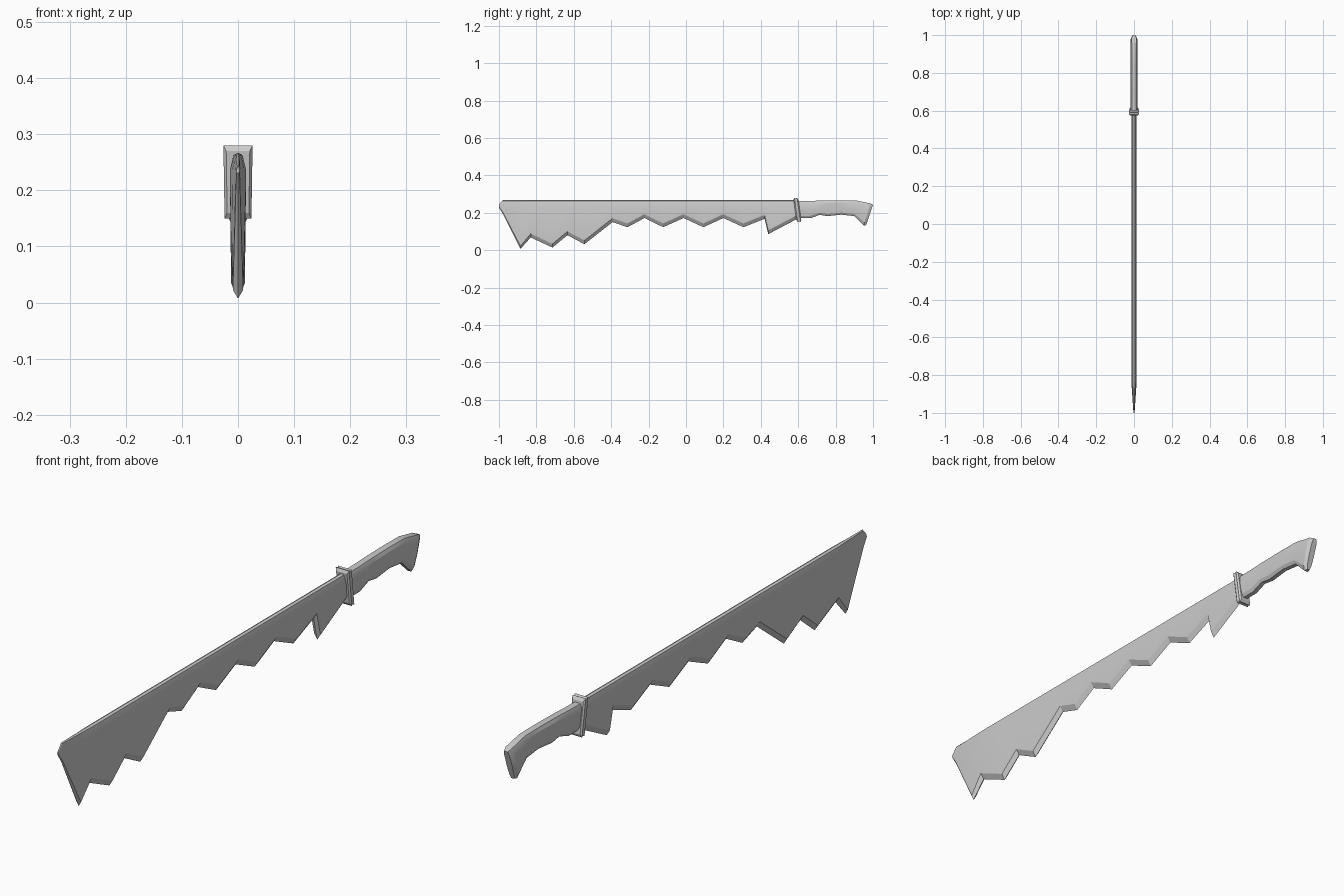
import bpy, bmesh, math

if "Cube" in bpy.data.objects:
    bpy.data.objects.remove(bpy.data.objects["Cube"])


def loft(name, halves):
    """Skin mirrored half-rings (bottom to top points with x >= 0) into a closed solid."""
    bm = bmesh.new()
    rings = []
    for half in halves:
        pts = list(half) + [(-x, y, z) for x, y, z in reversed(half) if x > 1e-6]
        rings.append([bm.verts.new(p) for p in pts])
    n = len(rings[0])
    for a, b in zip(rings, rings[1:]):
        for i in range(n):
            j = (i + 1) % n
            bm.faces.new((a[i], a[j], b[j], b[i]))
    bm.faces.new(rings[0])
    bm.faces.new(rings[-1])
    bmesh.ops.recalc_face_normals(bm, faces=bm.faces)
    me = bpy.data.meshes.new(name)
    bm.to_mesh(me)
    bm.free()
    ob = bpy.data.objects.new(name, me)
    bpy.context.collection.objects.link(ob)
    bpy.ops.object.select_all(action='DESELECT')
    ob.select_set(True)
    bpy.context.view_layer.objects.active = ob
    bpy.ops.object.shade_smooth_by_angle(angle=math.radians(22))
    return ob


# Blade: jagged cutting edge (y, z), straight spine with a bevelled ridge
edge = [(-1.0, .228), (-.98, .196), (-.885, .007), (-.83, .068), (-.714, .014),
        (-.634, .08), (-.543, .032), (-.393, .15), (-.313, .123), (-.222, .172),
        (-.122, .123), (-.013, .172), (.093, .123), (.2, .172), (.307, .123),
        (.42, .168), (.44, .086), (.596, .168)]


def blade_ring(y, zb):
    t = min(1, (y + 1) / .17)                  # thins out towards the tip
    w = .003 + .0115 * t
    top = .244 if y < -.99 else .267
    sh = min(zb + .006 + .014 * t, .233)
    return [(0, y, zb), (w * .85, y, sh), (w, y, .236),
            (w * .55, y, top - .004), (0, y, top)]


loft("blade", [blade_ring(*p) for p in edge])


# Guard: tilted rectangular collar with a flared rim
def guard_ring(off, grow):
    w, zt, zb = .018 + grow, .264 + grow * 2, .166 - grow * 2
    y = lambda z: .595 + off + (.22 - z) * .14
    return [(w * .92, y(zb), zb), (w, y(zt), zt)]


loft("guard", [guard_ring(-.013, .003), guard_ring(-.007, .008),
               guard_ring(.001, .0065), guard_ring(.007, .008), guard_ring(.013, .003)])

# Grip: finger-grooved underside and hooked butt; (y top, z top, y bottom, z bottom, width)
grip = [(.60, .262, .605, .171, .018), (.66, .263, .666, .171, .018),
        (.71, .265, .714, .189, .018), (.757, .266, .757, .182, .018),
        (.83, .267, .83, .190, .018), (.91, .266, .90, .182, .018),
        (.985, .250, .950, .132, .0185), (1.0, .243, .963, .134, .011)]
section = [(.45, 0), (.85, .14), (1, .45), (.95, .85), (.65, 1)]
loft("grip", [[(w * s, yb + (yt - yb) * t, zb + (zt - zb) * t) for s, t in section]
              for yt, zt, yb, zb, w in grip])
